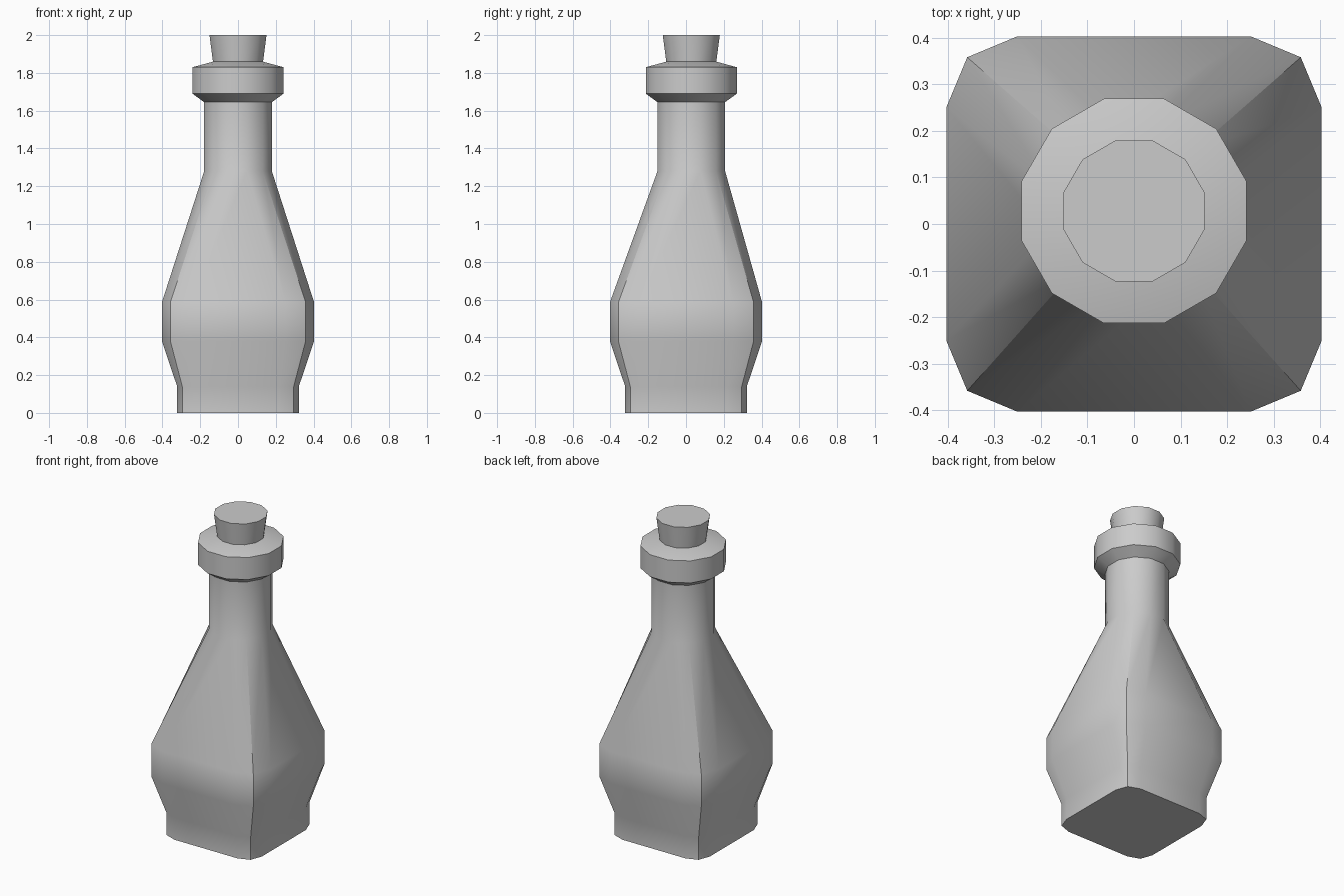
import bpy, bmesh, math

cube = bpy.data.objects.get("Cube")
if cube:
    bpy.data.objects.remove(cube, do_unlink=True)

grey = bpy.data.materials.new("plain grey")
grey.use_nodes = True
colour = (0.6, 0.6, 0.6, 1)
grey.diffuse_color = colour
grey.node_tree.nodes["Principled BSDF"].inputs["Base Color"].default_value = colour

NECK_Y = 0.028  # neck sits slightly behind the centre


def round_ring(z, half):
    """Twelve-sided ring with flats facing the axes; half is the flat half-width."""
    r = half / math.cos(math.radians(15))
    angles = [math.radians(15 + 30 * k) for k in range(12)]
    return [(r * math.cos(a), NECK_Y + r * math.sin(a), z) for a in angles]


def square_ring(z, half, flat, corner):
    """Square ring with a blunt three-point corner, turned four times."""
    ring = []
    for k in range(4):
        c, s = round(math.cos(k * math.pi / 2)), round(math.sin(k * math.pi / 2))
        for x, y in ((half, flat), (corner, corner), (flat, half)):
            ring.append((c * x - s * y, s * x + c * y, z))
    return ring


def loft(name, rings):
    """Skin matching rings and cap both ends."""
    bm = bmesh.new()
    loops = [[bm.verts.new(p) for p in ring] for ring in rings]
    for low, high in zip(loops, loops[1:]):
        for i in range(12):
            j = (i + 1) % 12
            bm.faces.new((low[i], low[j], high[j], high[i]))
    bm.faces.new(loops[0][::-1])
    bm.faces.new(loops[-1])
    mesh = bpy.data.meshes.new(name)
    bm.to_mesh(mesh)
    bm.free()
    mesh.materials.append(grey)
    obj = bpy.data.objects.new(name, mesh)
    bpy.context.collection.objects.link(obj)
    bpy.ops.object.select_all(action="DESELECT")
    obj.select_set(True)
    bpy.context.view_layer.objects.active = obj
    bpy.ops.object.shade_smooth_by_angle(angle=math.radians(31))


# Square body tapering into the round neck and flared collar
loft("bottle", [
    square_ring(0, 0.322, 0.22, 0.295),
    square_ring(0.14, 0.322, 0.22, 0.295),
    square_ring(0.38, 0.403, 0.25, 0.358),
    square_ring(0.585, 0.403, 0.25, 0.358),
    round_ring(1.28, 0.179),
    round_ring(1.645, 0.179),
    round_ring(1.69, 0.241),
    round_ring(1.83, 0.241),
    round_ring(1.86, 0.13),
])

# Tapered stopper
loft("stopper", [round_ring(1.855, 0.132), round_ring(2.0, 0.151)])
